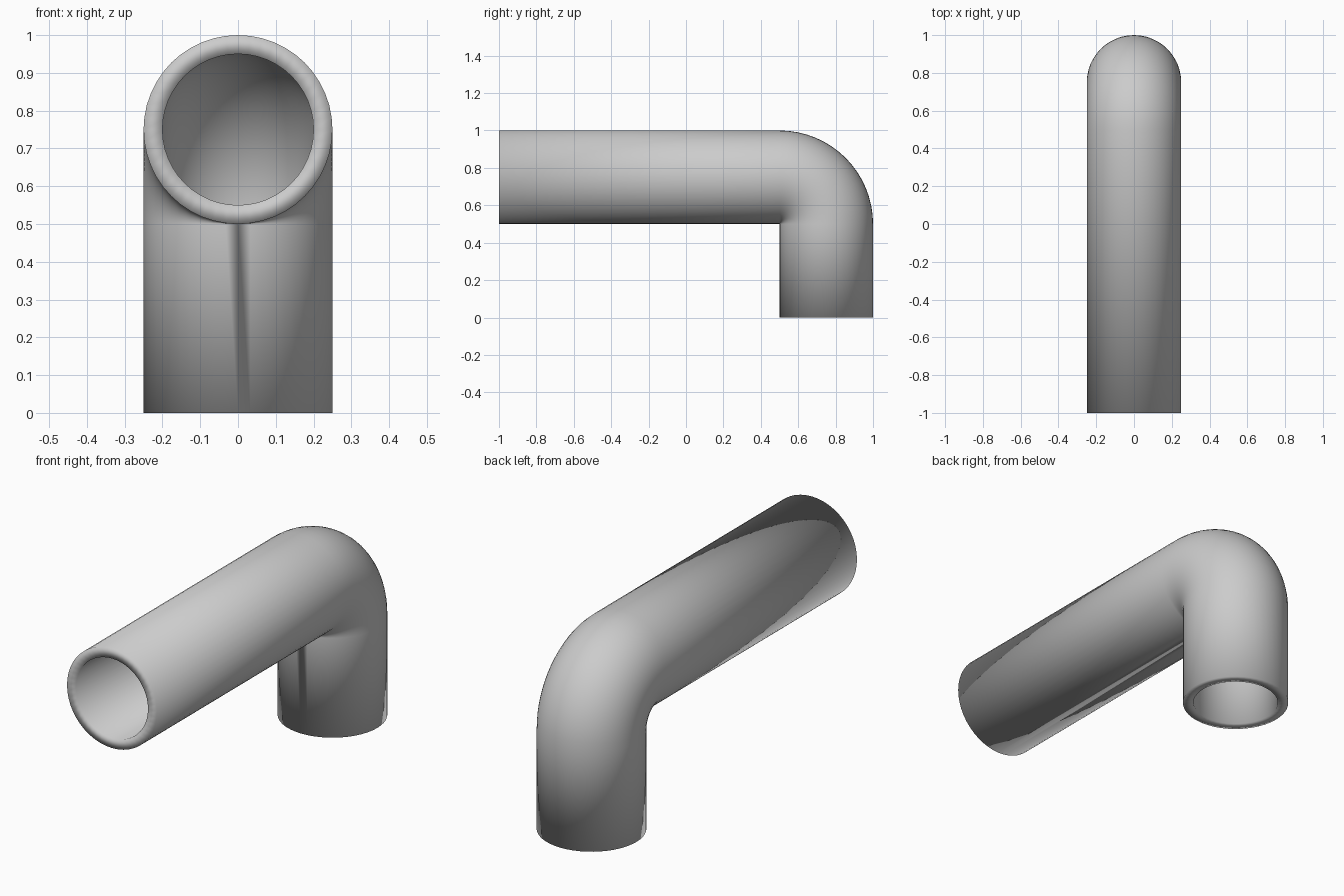
import bpy, bmesh, math

if "Cube" in bpy.data.objects:
    bpy.data.objects.remove(bpy.data.objects["Cube"])

SEG, BEND = 48, 16
OUTER, INNER, BEND_R = 0.25, 0.20, 0.25

# Centreline stations: (y, z, angle of the cross-section)
path = [(-1.0, 0.75, 0.0)]
for i in range(BEND + 1):
    a = math.pi / 2 * i / BEND
    path.append((0.5 + BEND_R * math.sin(a), 0.5 + BEND_R * math.cos(a), a))
path.append((0.75, 0.0, math.pi / 2))

bm = bmesh.new()


def ring(station, radius):
    y, z, a = station
    verts = []
    for k in range(SEG):
        t = 2 * math.pi * k / SEG
        x, r = radius * math.cos(t), radius * math.sin(t)
        verts.append(bm.verts.new((x, y + r * math.sin(a), z + r * math.cos(a))))
    return verts


def bridge(a, b):
    for k in range(SEG):
        n = (k + 1) % SEG
        bm.faces.new((a[k], a[n], b[n], b[k]))


# Outer wall forward, inner wall back, closed through the two end rims
loops = [ring(s, OUTER) for s in path] + [ring(s, INNER) for s in reversed(path)]
for i in range(len(loops)):
    bridge(loops[i], loops[(i + 1) % len(loops)])

# The bend pinches to one point on its inside corner
bmesh.ops.remove_doubles(bm, verts=bm.verts, dist=1e-5)
bmesh.ops.recalc_face_normals(bm, faces=bm.faces)
for f in bm.faces:
    f.smooth = True

mesh = bpy.data.meshes.new("elbow_pipe")
bm.to_mesh(mesh)
bm.free()
pipe = bpy.data.objects.new("elbow_pipe", mesh)
bpy.context.collection.objects.link(pipe)
